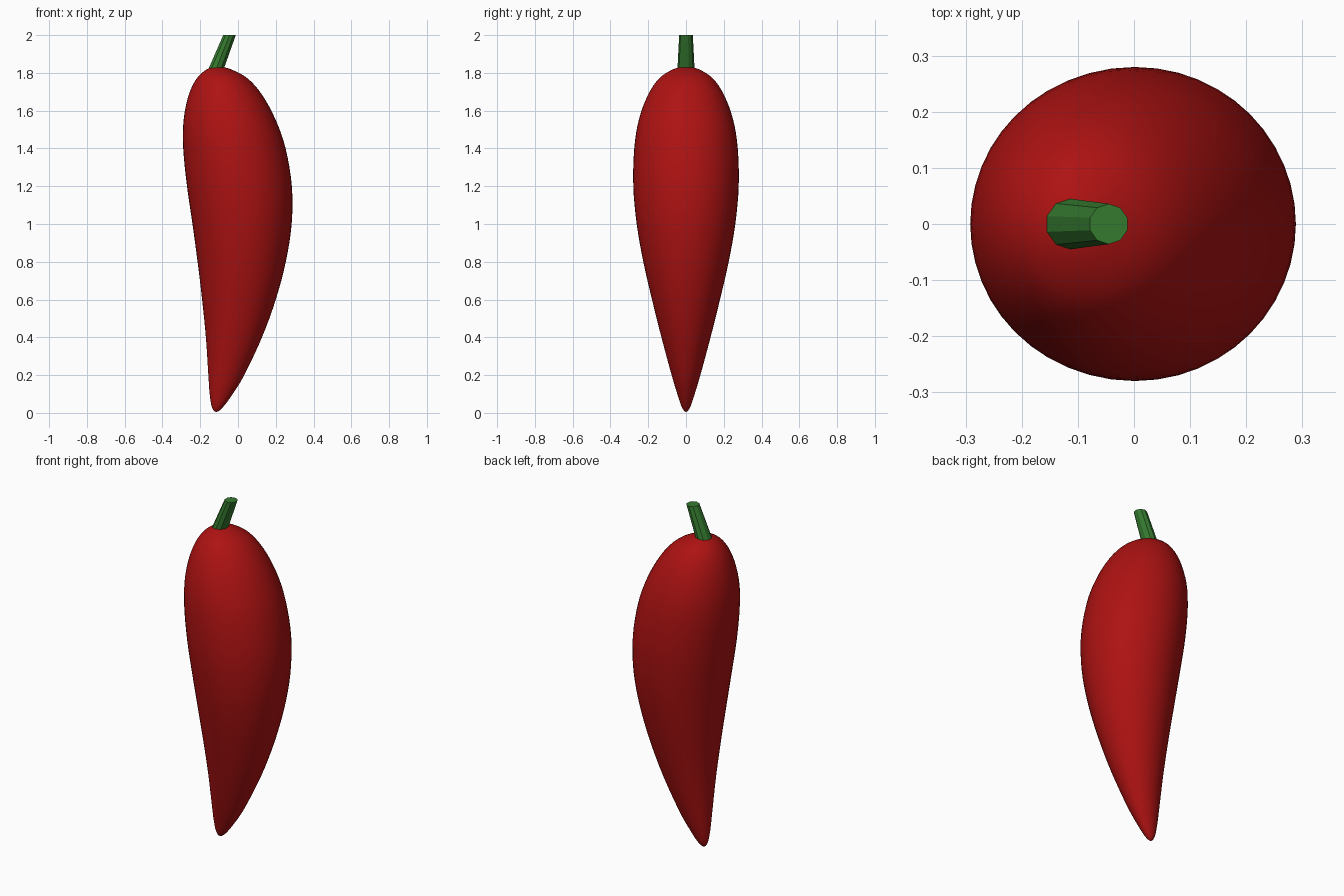
import bpy
import bmesh
from math import cos, sin, pi
from mathutils import Vector

cube = bpy.data.objects.get("Cube")
if cube:
    bpy.data.objects.remove(cube, do_unlink=True)


def make_material(name, rgb):
    mat = bpy.data.materials.new(name)
    mat.use_nodes = True
    color = (*rgb, 1.0)
    mat.diffuse_color = color
    mat.node_tree.nodes["Principled BSDF"].inputs["Base Color"].default_value = color
    return mat


def loft(name, sections, sides, mat, smooth, turn=0.0):
    """Skin elliptical sections given as (height, left x, right x, half depth)."""
    bm = bmesh.new()
    rings = []
    for z, left, right, depth in sections:
        centre, width = (left + right) / 2, (right - left) / 2
        ring = []
        for i in range(sides):
            angle = turn + 2 * pi * i / sides
            ring.append(bm.verts.new((centre + width * cos(angle), depth * sin(angle), z)))
        rings.append(ring)
    for low, high in zip(rings, rings[1:]):
        for i in range(sides):
            j = (i + 1) % sides
            bm.faces.new((low[i], low[j], high[j], high[i]))
    bm.faces.new(rings[0][::-1])
    bm.faces.new(rings[-1])
    # Collapse the pointed ends into single poles
    bmesh.ops.remove_doubles(bm, verts=bm.verts[:], dist=0.0001)
    bmesh.ops.recalc_face_normals(bm, faces=bm.faces[:])
    for face in bm.faces:
        face.smooth = smooth
    mesh = bpy.data.meshes.new(name)
    bm.to_mesh(mesh)
    bm.free()
    mesh.materials.append(mat)
    obj = bpy.data.objects.new(name, mesh)
    bpy.context.scene.collection.objects.link(obj)
    return obj


def across_pole(section):
    """Mirror a section through the pole so the spline rounds off the end."""
    z, left, right, depth = section
    return Vector((z, right, left, -depth))


def spline(points, steps):
    """Catmull-Rom interpolation through the sections."""
    pts = [across_pole(points[1])] + points + [across_pole(points[-2])]
    result = []
    for a, b, c, d in zip(pts, pts[1:], pts[2:], pts[3:]):
        for s in range(steps):
            t = s / steps
            result.append(b + (c - a) * (t / 2)
                          + (a * 2 - b * 5 + c * 4 - d) * (t * t / 2)
                          + (b * 3 - a - c * 3 + d) * (t ** 3 / 2))
    return result + [points[-1]]


red = make_material("pepper red", (0.42, 0.006, 0.006))
green = make_material("stem green", (0.035, 0.19, 0.028))

# Pepper body: leaning teardrop, from the tip up to the shoulder
profile = [Vector(p) for p in (
    (0.005, -0.115, -0.115, 0),
    (0.03, -0.138, -0.08, 0.022),
    (0.1, -0.15, -0.028, 0.046),
    (0.2, -0.157, 0.033, 0.076),
    (0.4, -0.17, 0.127, 0.13),
    (0.6, -0.19, 0.2, 0.18),
    (0.8, -0.214, 0.253, 0.226),
    (1, -0.241, 0.284, 0.261),
    (1.2, -0.27, 0.285, 0.279),
    (1.4, -0.29, 0.252, 0.274),
    (1.55, -0.288, 0.2, 0.25),
    (1.68, -0.262, 0.13, 0.203),
    (1.77, -0.219, 0.052, 0.143),
    (1.82, -0.163, -0.04, 0.066),
    (1.833, -0.11, -0.11, 0),
)]
loft("pepper_body", spline(profile, 4), 48, red, True)

# Stem: faceted, tapering, leaning and cut level at the top
loft("stem", [(1.79, -0.172, -0.084, 0.047), (2, -0.08, -0.01, 0.036)],
     10, green, False, turn=pi / 10)
